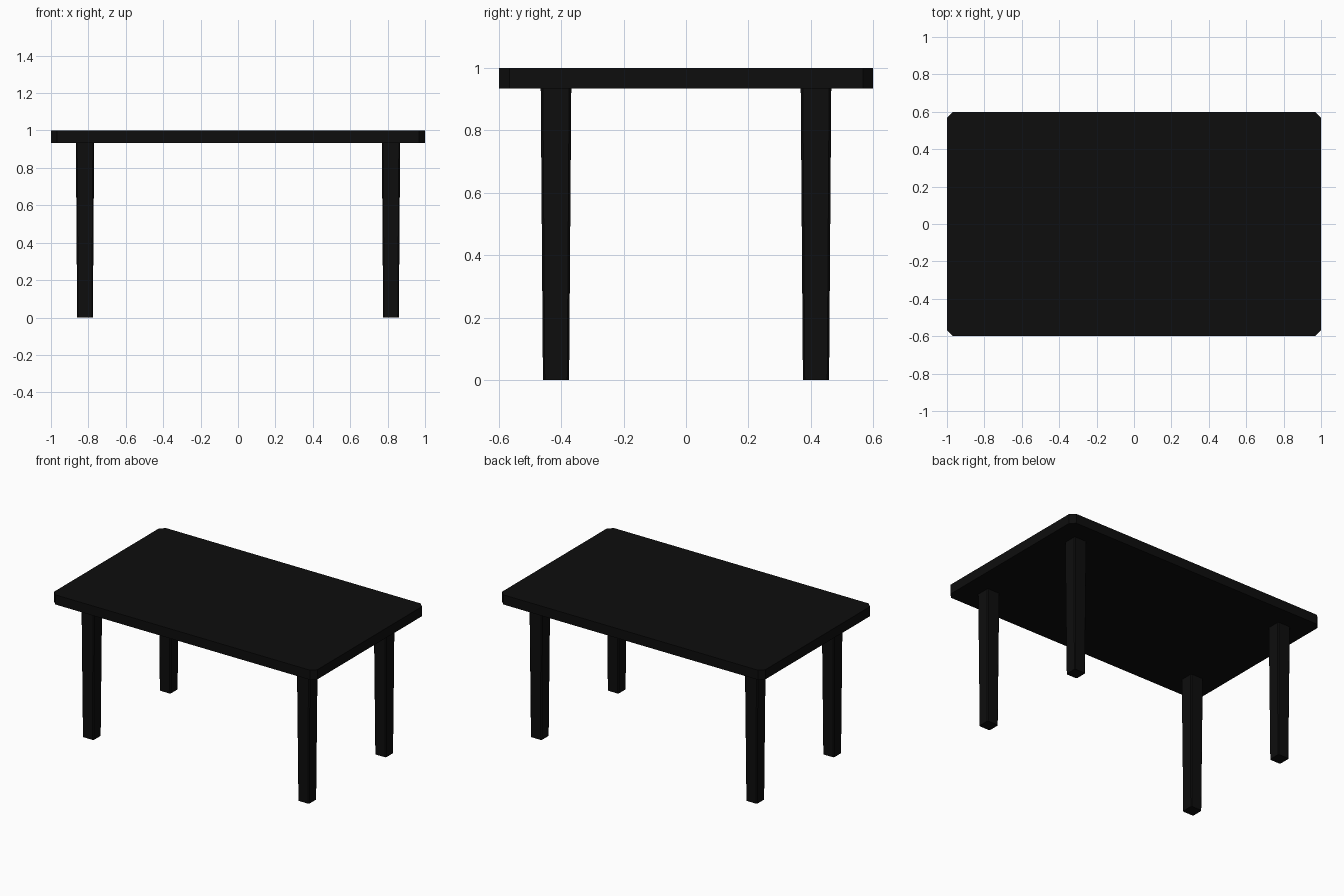
import bpy, bmesh

if "Cube" in bpy.data.objects:
    bpy.data.objects.remove(bpy.data.objects["Cube"])

black = bpy.data.materials.new("black")
black.diffuse_color = (0.004, 0.004, 0.004, 1)
black.use_nodes = True
black.node_tree.nodes["Principled BSDF"].inputs["Base Color"].default_value = black.diffuse_color


def chamfered_outline(hx, hy, c):
    """Rectangle outline with cut corners, counter-clockwise."""
    return [(hx, -hy + c), (hx, hy - c), (hx - c, hy), (-hx + c, hy),
            (-hx, hy - c), (-hx, -hy + c), (-hx + c, -hy), (hx - c, -hy)]


def block(name, low, high, z0, z1, loc=(0, 0, 0)):
    """Solid between two matching outlines."""
    bm = bmesh.new()
    a = [bm.verts.new((x, y, z0)) for x, y in low]
    b = [bm.verts.new((x, y, z1)) for x, y in high]
    n = len(a)
    bm.faces.new(a[::-1])
    bm.faces.new(b)
    for i in range(n):
        j = (i + 1) % n
        bm.faces.new((a[i], a[j], b[j], b[i]))
    mesh = bpy.data.meshes.new(name)
    bm.to_mesh(mesh)
    bm.free()
    mesh.materials.append(black)
    ob = bpy.data.objects.new(name, mesh)
    ob.location = loc
    bpy.context.collection.objects.link(ob)
    return ob


# Tabletop slab with cut corners
UNDERSIDE = 0.934
top = chamfered_outline(1.0, 0.6, 0.033)
block("tabletop", top, top, UNDERSIDE, 1.0)

# Four square legs, tapering slightly towards the floor
foot = chamfered_outline(0.042, 0.042, 0.006)
head = chamfered_outline(0.049, 0.049, 0.007)
for sy, depth in ((-1, "front"), (1, "back")):
    for sx, side in ((-1, "left"), (1, "right")):
        block(f"{depth}_{side}_leg", foot, head, 0, UNDERSIDE,
              (sx * 0.818, sy * 0.417, 0))
